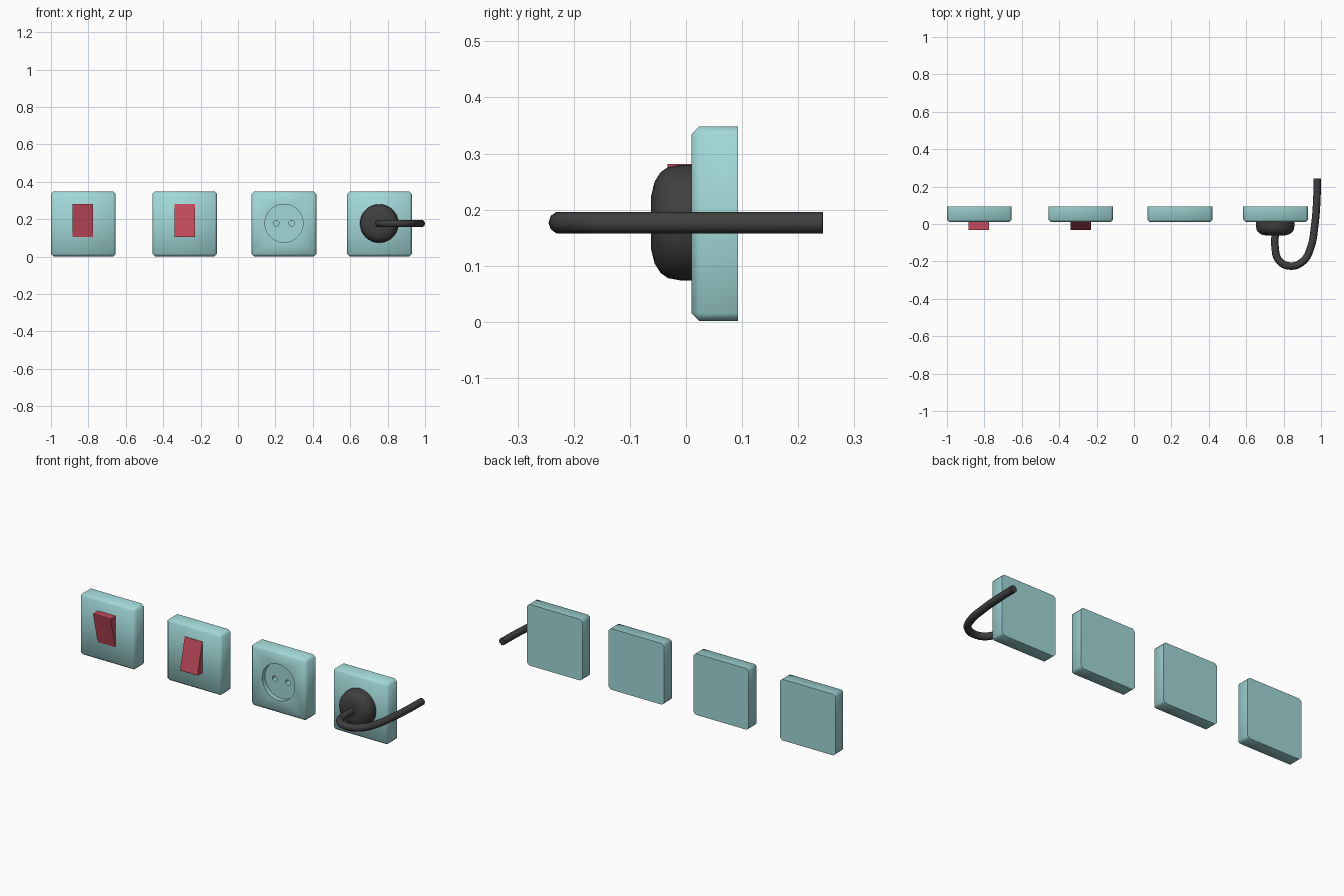
import bpy, bmesh, math
from mathutils import Matrix, Vector

if "Cube" in bpy.data.objects:
    bpy.data.objects.remove(bpy.data.objects["Cube"])

FRONT, BACK, ZC, HALF = 0.01, 0.093, 0.175, 0.173


def material(name, rgb):
    m = bpy.data.materials.new(name)
    m.diffuse_color = (*rgb, 1)
    m.use_nodes = True
    m.node_tree.nodes["Principled BSDF"].inputs["Base Color"].default_value = m.diffuse_color
    return m


TEAL = material("teal_plastic", (0.36, 0.68, 0.68))
RED = material("red_plastic", (0.55, 0.07, 0.11))
DARK = material("dark_rubber", (0.05, 0.05, 0.05))


def make_object(name, bm, mat, smooth=True):
    bmesh.ops.recalc_face_normals(bm, faces=bm.faces)
    me = bpy.data.meshes.new(name)
    bm.to_mesh(me)
    bm.free()
    ob = bpy.data.objects.new(name, me)
    bpy.context.collection.objects.link(ob)
    if mat:
        me.materials.append(mat)
    if smooth:
        bpy.ops.object.select_all(action='DESELECT')
        ob.select_set(True)
        bpy.context.view_layer.objects.active = ob
        bpy.ops.object.shade_smooth_by_angle(angle=math.radians(50))
    return ob


# Wall plate: chamfered everywhere except around the flat back
def wall_plate(name, x):
    bm = bmesh.new()
    bmesh.ops.create_cube(bm, size=1)
    for v in bm.verts:
        v.co = (x + v.co.x * 2 * HALF, FRONT if v.co.y < 0 else BACK, ZC + v.co.z * 2 * HALF)
    edges = [e for e in bm.edges if any(v.co.y < FRONT + 0.001 for v in e.verts)]
    bmesh.ops.bevel(bm, geom=edges, offset=0.013, segments=1, affect='EDGES')
    return make_object(name, bm, TEAL)


# Rocker switch: wedge that sticks out at the top (+1) or the bottom (-1)
def rocker(name, x, direction):
    profile = [(0.03, 0.088), (-0.033, 0.088), (-0.033, 0.082), (0.007, -0.088), (0.03, -0.088)]
    bm = bmesh.new()
    face = bm.faces.new([bm.verts.new((x - 0.055, y, 0.193 + direction * z)) for y, z in profile])
    ext = bmesh.ops.extrude_face_region(bm, geom=[face])["geom"]
    bmesh.ops.translate(bm, vec=(0.11, 0, 0), verts=[g for g in ext if isinstance(g, bmesh.types.BMVert)])
    return make_object(name, bm, RED, smooth=False)


# Round cutter lying along y
def drill(target, name, x, z, radius, y0, y1, sides):
    bm = bmesh.new()
    place = Matrix.Translation((x, (y0 + y1) / 2, z)) @ Matrix.Rotation(math.pi / 2, 4, 'X')
    bmesh.ops.create_cone(bm, cap_ends=True, segments=sides, radius1=radius, radius2=radius,
                          depth=y1 - y0, matrix=place)
    cutter = make_object(name, bm, None, smooth=False)
    cutter.hide_render = True
    cutter.hide_set(True)
    mod = target.modifiers.new(name, 'BOOLEAN')
    mod.operation = 'DIFFERENCE'
    mod.solver = 'EXACT'
    mod.object = cutter


# Two switches, tilted opposite ways
for label, x, px, direction in (("left", -0.829, -0.827, 1), ("right", -0.284, -0.285, -1)):
    wall_plate(label + "_switch_plate", px)
    rocker(label + "_rocker", x, direction)

# Empty socket with round recess and two pin holes
socket = wall_plate("socket_plate", 0.246)
drill(socket, "recess_cutter", 0.246, 0.178, 0.102, -0.05, 0.036, 48)
for side, dx in (("left", -0.041), ("right", 0.041)):
    drill(socket, side + "_pin_cutter", 0.246 + dx, 0.178, 0.015, 0.0, 0.07, 16)

# Socket in use
wall_plate("plugged_socket_plate", 0.757)

# Plug: domed disc turned around the y axis
bm = bmesh.new()
px, pz = 0.755, 0.177
profile = [(0.0, 0.02), (0.103, 0.02), (0.103, -0.01), (0.099, -0.032),
           (0.090, -0.045), (0.073, -0.056), (0.048, -0.062), (0.0, -0.062)]
verts = [bm.verts.new((px + r, y, pz)) for r, y in profile]
edges = [bm.edges.new(pair) for pair in zip(verts, verts[1:])]
bmesh.ops.spin(bm, geom=verts + edges, cent=(px, 0, pz), axis=(0, 1, 0),
               angle=2 * math.pi, steps=32, use_merge=True)
bmesh.ops.remove_doubles(bm, verts=bm.verts, dist=0.0005)
make_object("plug", bm, DARK)

# Cord: tube swept along a hooked path
path = [(0.755, -0.05), (0.754, -0.12), (0.775, -0.195), (0.838, -0.225), (0.905, -0.198),
        (0.945, -0.125), (0.966, -0.01), (0.977, 0.12), (0.98, 0.244)]
curve = bpy.data.curves.new("cord", 'CURVE')
curve.dimensions = '3D'
curve.bevel_depth = 0.02
curve.bevel_resolution = 3
curve.resolution_u = 6
curve.use_fill_caps = True
spline = curve.splines.new('BEZIER')
spline.bezier_points.add(len(path) - 1)
for point, (x, y) in zip(spline.bezier_points, path):
    point.co = (x, y, 0.177)
    point.handle_left_type = point.handle_right_type = 'AUTO'
curve.materials.append(DARK)
cord = bpy.data.objects.new("cord", curve)
bpy.context.collection.objects.link(cord)
